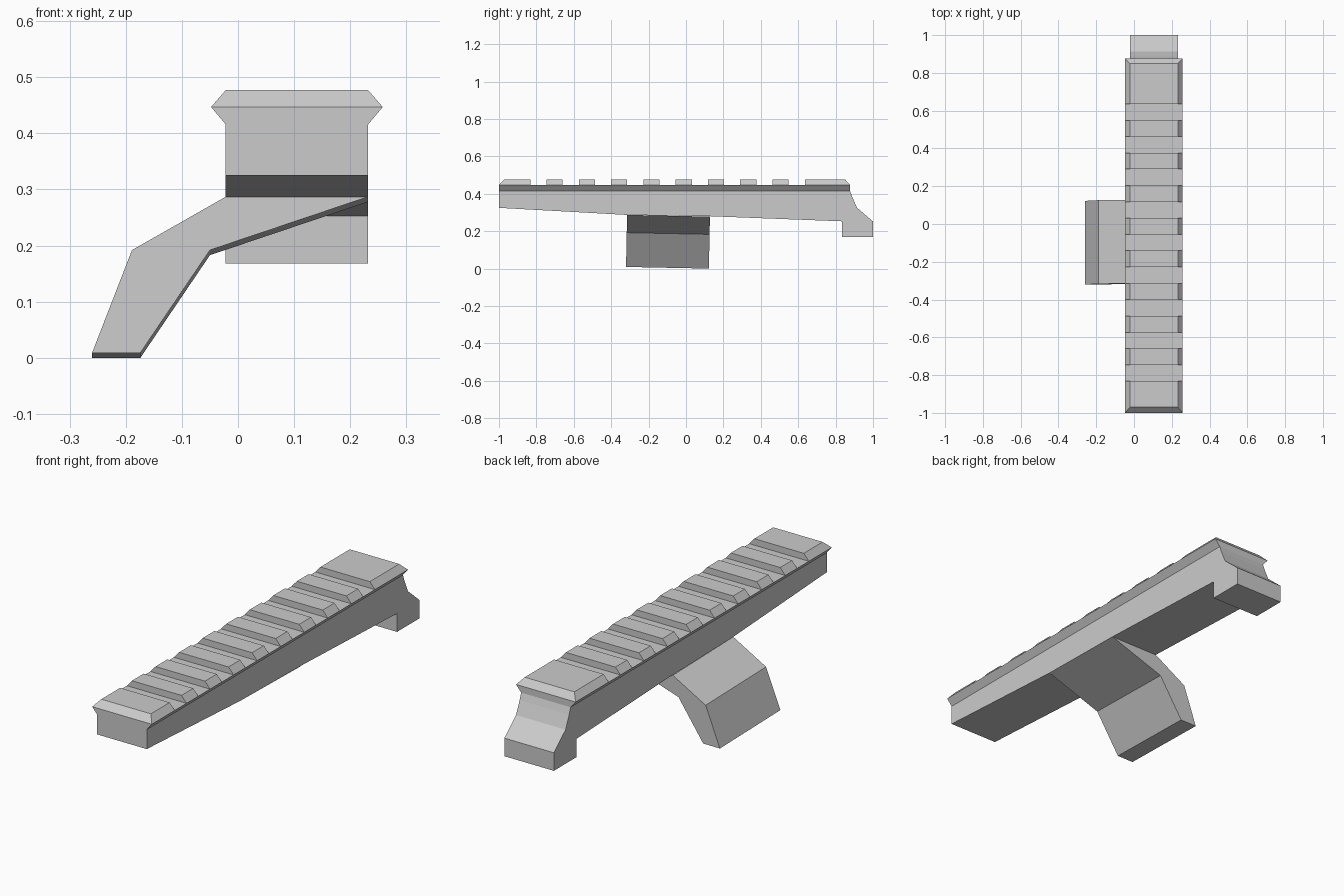
import bpy, bmesh

if "Cube" in bpy.data.objects:
    bpy.data.objects.remove(bpy.data.objects["Cube"])

CX, HALF, WIDE = 0.105, 0.127, 0.153      # centre, body half width, rail half width
Z_LOW, Z_MID, Z_TOP = 0.416, 0.447, 0.477  # rail underside, widest edge, tooth top


def loft(name, rows, closed, cap_start=True, cap_end=True, skip=()):
    """Skin a list of equal-length point rows; 'skip' leaves hidden strips open."""
    bm = bmesh.new()
    grid = [[bm.verts.new(p) for p in row] for row in rows]
    n = len(grid[0])
    for a, b in zip(grid, grid[1:]):
        for i in range(n if closed else n - 1):
            if i not in skip:
                j = (i + 1) % n
                bm.faces.new((a[i], a[j], b[j], b[i]))
    if cap_start:
        bm.faces.new(grid[0])
    if cap_end:
        bm.faces.new(grid[-1])
    bmesh.ops.remove_doubles(bm, verts=bm.verts, dist=1e-5)
    bmesh.ops.dissolve_degenerate(bm, edges=bm.edges, dist=1e-5)
    bmesh.ops.recalc_face_normals(bm, faces=bm.faces)
    mesh = bpy.data.meshes.new(name)
    bm.to_mesh(mesh)
    bm.free()
    obj = bpy.data.objects.new(name, mesh)
    bpy.context.collection.objects.link(obj)
    return obj


# Mount body: side profile (y, z) with tapered underside, rear hook and curved back
profile = [(-1, Z_LOW), (-1, 0.325), (-0.315, 0.287), (0.128, 0.28),
           (0.834, 0.253), (0.834, 0.168), (1, 0.168), (1, 0.252),
           (0.914, 0.326), (0.888, 0.385), (0.877, Z_LOW)]
loft("mount_body", [[(CX + s * HALF, y, z) for y, z in profile] for s in (-1, 1)],
     True, skip=(len(profile) - 1,))


# Toothed rail: cross-sections along y, doubled at every tooth wall
def section(y, top_half, top_z):
    right = [(HALF, Z_LOW), (WIDE, Z_MID), (top_half, top_z)]
    pts = [(-x, z) for x, z in right] + right[::-1]
    return [(CX + x, y, z) for x, z in pts]


stations = [section(-1, WIDE, Z_MID), section(-0.97, HALF, Z_TOP)]
for i in range(18):
    y = -0.832 + 0.0863 * i
    levels = (Z_TOP, Z_MID) if i % 2 == 0 else (Z_MID, Z_TOP)
    stations += [section(y, HALF, z) for z in levels]
stations += [section(0.85, HALF, Z_TOP), section(0.877, WIDE, Z_MID)]
loft("toothed_rail", stations, False)

# Bent side arm: profile (x, z), leaning slightly with the body underside
arm = [(-0.022, 0.287), (-0.189, 0.192), (-0.26, 0.009),
       (-0.174, 0.009), (-0.05, 0.192), (0.232, 0.287)]
rows = [[(x, y - 0.02 * (0.287 - z), z + dz) for x, z in arm]
        for y, dz in ((-0.315, 0), (0.128, -0.009))]
loft("side_arm", rows, True, skip=(len(arm) - 1,))
